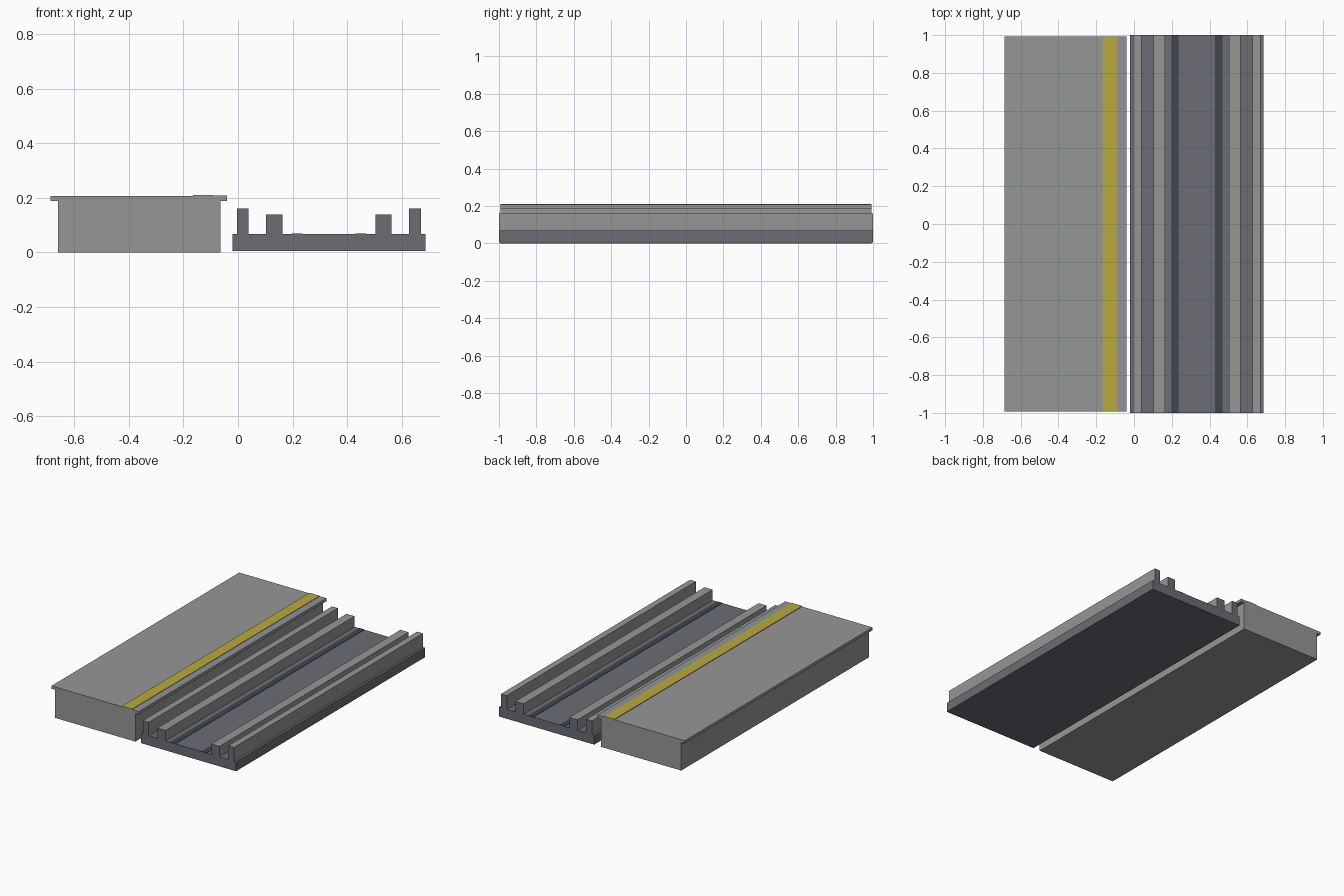
import bpy
import bmesh

if "Cube" in bpy.data.objects:
    bpy.data.objects.remove(bpy.data.objects["Cube"], do_unlink=True)


def material(name, r, g, b):
    mat = bpy.data.materials.new(name)
    mat.use_nodes = True
    mat.diffuse_color = (r, g, b, 1)
    mat.node_tree.nodes["Principled BSDF"].inputs["Base Color"].default_value = (r, g, b, 1)
    return mat


concrete = material("concrete grey", 0.30, 0.31, 0.30)
edge_grey = material("edge blue grey", 0.28, 0.29, 0.32)
track_grey = material("track slate", 0.145, 0.153, 0.178)
dark = material("dark slate", 0.05, 0.06, 0.075)
yellow = material("warning yellow", 0.48, 0.40, 0.05)


def bar(name, x, z, half_length, mat, end_mat=None):
    """Long box running along y, with an optional colour for its two ends."""
    bm = bmesh.new()
    bmesh.ops.create_cube(bm, size=1)
    for v in bm.verts:
        v.co.x = x[v.co.x > 0]
        v.co.z = z[v.co.z > 0]
        v.co.y = half_length if v.co.y > 0 else -half_length
    bm.normal_update()
    if end_mat:
        for f in bm.faces:
            f.material_index = int(abs(f.normal.y) > 0.5)
    mesh = bpy.data.meshes.new(name)
    bm.to_mesh(mesh)
    bm.free()
    mesh.materials.append(mat)
    if end_mat:
        mesh.materials.append(end_mat)
    obj = bpy.data.objects.new(name, mesh)
    bpy.context.collection.objects.link(obj)
    return obj


# Platform: body, overhanging slab and painted strips
P = 0.993
bar("platform_body", (-0.66, -0.065), (0, 0.188), P, concrete)
bar("platform_slab", (-0.686, -0.04), (0.188, 0.207), P, concrete)
bar("platform_edge_strip", (-0.09, -0.04), (0.207, 0.208), P, edge_grey)
bar("warning_strip", (-0.165, -0.09), (0.207, 0.211), P, yellow)

# Track bed
FLOOR = 0.068
bar("track_bed", (-0.02, 0.686), (0.005, FLOOR), 1, track_grey)

# Mirrored pairs of guide walls and running strips
CENTRE = 0.333
for side, label in ((-1, "right"), (1, "left")):
    for name, inner, outer, top, mat, ends in (
            ("outer_wall", 0.294, 0.337, 0.16, concrete, track_grey),
            ("inner_wall", 0.17, 0.23, 0.139, concrete, track_grey),
            ("running_strip", 0.097, 0.135, FLOOR + 0.002, dark, None)):
        xs = sorted((CENTRE + side * inner, CENTRE + side * outer))
        bar(f"{name}_{label}", xs, (FLOOR, top), 1, mat, ends)
